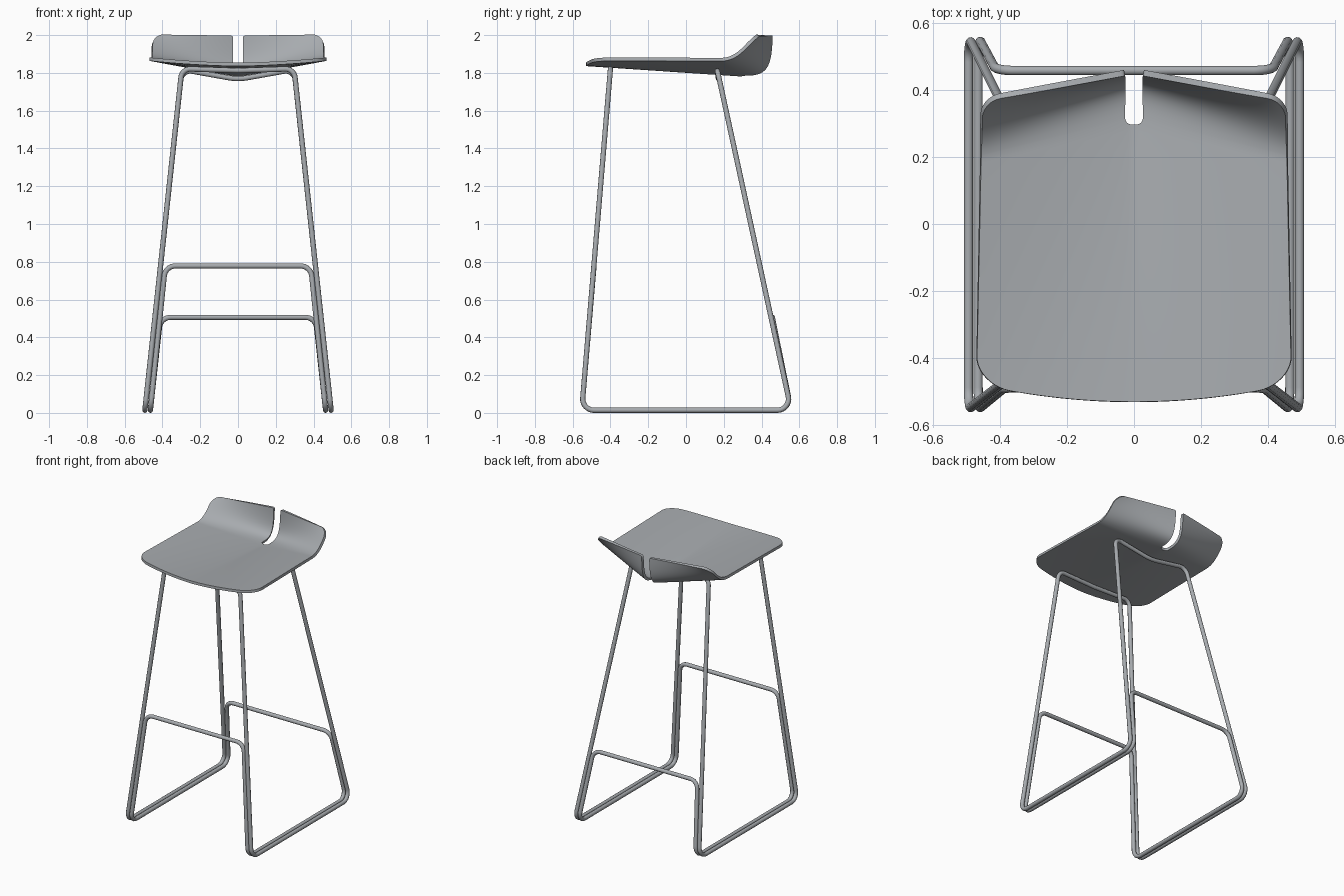
import bpy, math
from mathutils import Vector

if "Cube" in bpy.data.objects:
    bpy.data.objects.remove(bpy.data.objects["Cube"])

mat = bpy.data.materials.new("satin grey")
mat.diffuse_color = (0.39, 0.41, 0.43, 1)
mat.use_nodes = True
mat.node_tree.nodes["Principled BSDF"].inputs["Base Color"].default_value = mat.diffuse_color


def fillet(pts, radii, n=8):
    """Round the corners of a closed polyline with circular arcs."""
    out = []
    for i, p in enumerate(pts):
        a = (pts[i - 1] - p).normalized()
        b = (pts[(i + 1) % len(pts)] - p).normalized()
        half = a.angle(b) / 2
        r = radii[i]
        centre = p + (a + b).normalized() * (r / math.sin(half))
        start = p + a * (r / math.tan(half)) - centre
        end = p + b * (r / math.tan(half)) - centre
        sweep = start.angle(end)
        for j in range(n + 1):
            t = j / n
            out.append(centre + (start * math.sin((1 - t) * sweep)
                                 + end * math.sin(t * sweep)) / math.sin(sweep))
    return out


def tube(name, half, radii, centred):
    """Closed bent tube, mirrored across x from its right half."""
    half = [Vector(p) for p in half]
    pairs = list(zip(half, radii))
    back = pairs[1:-1] if centred else pairs
    pairs += [(Vector((-p.x, p.y, p.z)), r) for p, r in reversed(back)]
    path = fillet([p for p, r in pairs], [r for p, r in pairs])
    cu = bpy.data.curves.new(name, 'CURVE')
    cu.dimensions = '3D'
    cu.bevel_depth = 0.014
    cu.bevel_resolution = 3
    sp = cu.splines.new('POLY')
    sp.points.add(len(path) - 1)
    for q, p in zip(sp.points, path):
        q.co = (*p, 1)
    sp.use_cyclic_u = True
    sp.use_smooth = True
    cu.materials.append(mat)
    ob = bpy.data.objects.new(name, cu)
    bpy.context.collection.objects.link(ob)


# Leg frame with sled runners and the bowed bars under the seat
tube("leg_frame",
     [(0, 0.172, 1.765), (0.297, 0.165, 1.818), (0.493, 0.557, 0.014),
      (0.493, -0.552, 0.014), (0.297, -0.40, 1.822), (0, -0.40, 1.812)],
     [0.3, 0.05, 0.06, 0.06, 0.05, 0.3], True)

# Inner frame carrying the two footrests
tube("footrest_frame",
     [(0.41, 0.457, 0.506), (0.464, 0.557, 0.014),
      (0.464, -0.552, 0.014), (0.385, -0.487, 0.778)],
     [0.06, 0.06, 0.06, 0.06], False)


# Seat shell
def pan_z(x, y):
    f = (y + 0.53) / 0.82
    zc = 1.845 - 0.055 * f
    return zc + (1.873 - zc) * (abs(x) / 0.47) ** (1.6 - 0.5 * max(f, 0))


def pan(x, v):
    y_front = -0.53 + 0.035 * (x / 0.38) ** 2
    y = y_front + (0.28 - 0.10 * x / 0.46 - y_front) * v
    return Vector((x, y, pan_z(x, y)))


def lip(x, t):
    k = x / 0.46
    y0 = 0.28 - 0.10 * k
    z0 = pan_z(x, y0)
    p = [(y0, z0), (0.42 - 0.15 * k, z0 - 0.005 + 0.005 * k),
         (0.455 - 0.145 * k, 1.79 + 0.15 * k), (0.455 - 0.085 * k, 1.998)]
    c = [(1 - t) ** 3, 3 * t * (1 - t) ** 2, 3 * t * t * (1 - t), t ** 3]
    return Vector((x, sum(a * q[0] for a, q in zip(c, p)),
                   sum(a * q[1] for a, q in zip(c, p))))


def inset(d, r):
    """How far a rounded corner of radius r pulls in at distance d."""
    d = min(max(d, 0), r)
    return r - math.sqrt(r * r - (r - d) ** 2)


COLS = 24
rows = []
vs = [0.13 * (1 - math.cos(i * math.pi / 20)) for i in range(11)]
vs += [0.13 + 0.87 * i / 12 for i in range(1, 12)]
for v in vs:
    w = 0.470 - 0.013 * v - inset(v * 0.8, 0.10)
    rows.append([pan(w * c / COLS, v) for c in range(COLS + 1)])
ts = [0, 0.02, 0.035, 0.038, 0.044, 0.055, 0.07, 0.09, 0.105]
ts += [0.105 + 0.795 * i / 14 for i in range(1, 15)]
ts += [0.93, 0.95, 0.965, 0.98, 0.99, 0.996, 1]
for t in ts:
    mid = lip(0, t)
    w = 0.457 - 0.004 * t - inset(1.998 - lip(0.44, t).z, 0.055)
    d = mid.y - 0.296
    xi = 0 if d < 0.0005 else 0.028 - inset(d, 0.028)
    xi += inset(1.998 - mid.z, 0.012)
    rows.append([lip(xi + (w - xi) * c / COLS, t) for c in range(COLS + 1)])

verts = [p for r in rows for p in r]
n = COLS + 1
faces = [(i * n + c, i * n + c + 1, (i + 1) * n + c + 1, (i + 1) * n + c)
         for i in range(len(rows) - 1) for c in range(COLS)]
me = bpy.data.meshes.new("seat")
me.from_pydata(verts, [], faces)
me.materials.append(mat)
seat = bpy.data.objects.new("seat", me)
bpy.context.collection.objects.link(seat)
m = seat.modifiers.new("mirror", 'MIRROR')
m.merge_threshold = 0.0005
s = seat.modifiers.new("thickness", 'SOLIDIFY')
s.thickness = 0.018
s.offset = 0
bpy.context.view_layer.objects.active = seat
seat.select_set(True)
for name in ("mirror", "thickness"):
    bpy.ops.object.modifier_apply(modifier=name)
bpy.ops.object.shade_smooth_by_angle(angle=math.radians(35))
